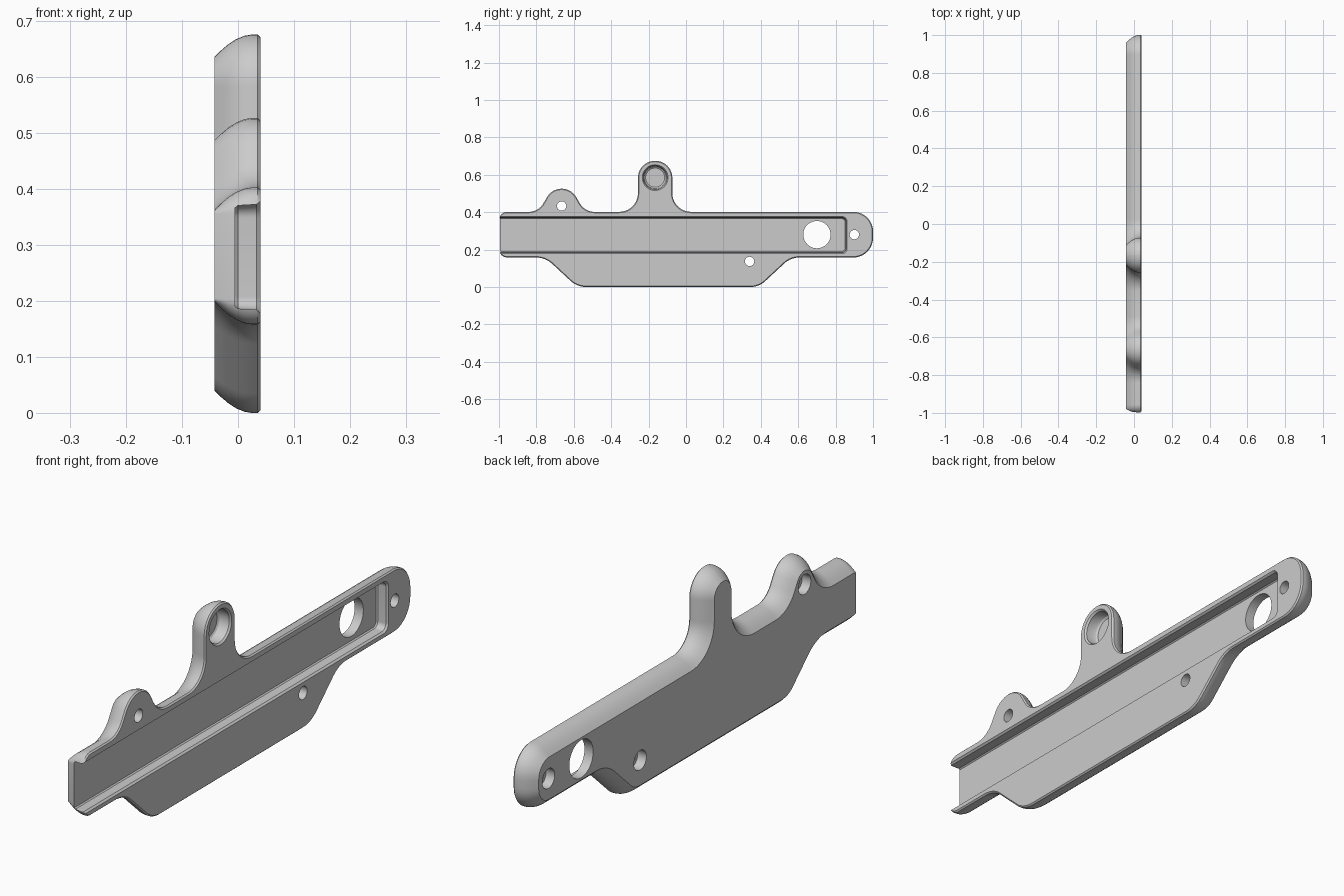
import bpy, bmesh, math
from mathutils import Vector

cube = bpy.data.objects.get("Cube")
if cube:
    bpy.data.objects.remove(cube)

# One grey finish for the whole part
grey = bpy.data.materials.new("plain grey")
grey.use_nodes = True
grey.diffuse_color = (0.6, 0.6, 0.6, 1)
grey.node_tree.nodes["Principled BSDF"].inputs["Base Color"].default_value = (0.6, 0.6, 0.6, 1)


def rounded(corners, segments=10):
    """Closed (y, z) loop with every corner (y, z, radius) replaced by an arc."""
    loop = []
    for i, (y, z, r) in enumerate(corners):
        p = Vector((y, z))
        a = (Vector(corners[i - 1][:2]) - p).normalized()
        b = (Vector(corners[(i + 1) % len(corners)][:2]) - p).normalized()
        half = a.angle(b) / 2
        centre = p + (a + b).normalized() * r / math.sin(half)
        start = p + a * r / math.tan(half) - centre
        end = p + b * r / math.tan(half) - centre
        sweep = math.pi - 2 * half
        for k in range(segments + 1):
            t = k / segments
            loop.append(centre + (start * math.sin((1 - t) * sweep)
                                  + end * math.sin(t * sweep)) / math.sin(sweep))
    return loop


def circle(y, z, r, n=40):
    return [Vector((y + r * math.cos(math.tau * k / n),
                    z + r * math.sin(math.tau * k / n))) for k in range(n)]


def loft(name, loop, layers):
    """Solid stacked along x from (x, inset) layers of one loop."""
    n = len(loop)
    inward = []
    for i in range(n):
        e = (loop[i] - loop[i - 1]).normalized() + (loop[(i + 1) % n] - loop[i]).normalized()
        e.normalize()
        # The open end is rounded less than the long edges
        inward.append(Vector((-e.y * (0.5 if loop[i].x < -0.95 else 1), e.x)))
    bm = bmesh.new()
    rings = [[bm.verts.new((x, *(p + d * inset))) for p, d in zip(loop, inward)]
             for x, inset in layers]
    bm.faces.new(rings[0][::-1])
    bm.faces.new(rings[-1])
    for low, high in zip(rings, rings[1:]):
        for i in range(n):
            j = (i + 1) % n
            bm.faces.new((low[i], low[j], high[j], high[i]))
    bmesh.ops.recalc_face_normals(bm, faces=bm.faces)
    mesh = bpy.data.meshes.new(name)
    bm.to_mesh(mesh)
    bm.free()
    mesh.materials.append(grey)
    obj = bpy.data.objects.new(name, mesh)
    bpy.context.collection.objects.link(obj)
    return obj


# Plate with lower skirt, tall tab and small ear
outline = rounded([
    (-1, 0.158, 0.045), (-0.752, 0.158, 0.13), (-0.582, 0, 0.13),
    (0.39, 0, 0.12), (0.56, 0.158, 0.12), (1, 0.158, 0.105), (1, 0.402, 0.105),
    (-0.073, 0.402, 0.1), (-0.073, 0.675, 0.0915),
    (-0.257, 0.675, 0.0915), (-0.257, 0.402, 0.1),
    (-0.541, 0.402, 0.09), (-0.665, 0.615, 0.09), (-0.789, 0.402, 0.09),
    (-1, 0.402, 0.045)])
plate = loft("bracket_plate", outline, [
    (-0.042, 0.04), (-0.03, 0.028), (-0.017, 0.017), (-0.003, 0.008),
    (0.012, 0.002), (0.024, 0), (0.035, 0), (0.0405, 0.005)])

# Long channel, open at the front end
channel = rounded([(-1.1, 0.178, 0.03), (0.862, 0.178, 0.03),
                   (0.862, 0.378, 0.03), (-1.1, 0.378, 0.03)])
cutters = [loft("channel_cutter", channel, [
    (-0.005, 0.012), (0, 0.008), (0.033, 0.006), (0.0405, 0), (0.06, 0)])]

# Large through hole and blind socket in the tab
cutters.append(loft("large_hole_cutter", circle(0.7, 0.28, 0.073), [(-0.1, 0), (0.1, 0)]))
cutters.append(loft("socket_cutter", circle(-0.165, 0.585, 0.069), [
    (-0.01, 0.018), (-0.005, 0.011), (0.005, 0.007), (0.034, 0.006), (0.0405, 0), (0.06, 0)]))

# Screw holes, counterbored from the back
for y, z in [(0.9, 0.28), (0.34, 0.137), (-0.665, 0.433)]:
    cutters.append(loft("screw_hole_cutter", circle(y, z, 0.038), [
        (-0.1, 0), (-0.005, 0), (-0.0049, 0.013), (0.1, 0.013)]))

for cutter in cutters:
    cutter.hide_render = True
    mod = plate.modifiers.new(cutter.name, "BOOLEAN")
    mod.operation = "DIFFERENCE"
    mod.solver = "EXACT"
    mod.object = cutter

# Bake the cuts and drop the helpers
depsgraph = bpy.context.evaluated_depsgraph_get()
mesh = bpy.data.meshes.new_from_object(plate.evaluated_get(depsgraph))
plate.modifiers.clear()
plate.data = mesh
for cutter in cutters:
    bpy.data.objects.remove(cutter)

bpy.ops.object.select_all(action="DESELECT")
plate.select_set(True)
bpy.context.view_layer.objects.active = plate
bpy.ops.object.shade_smooth_by_angle(angle=math.radians(30))
